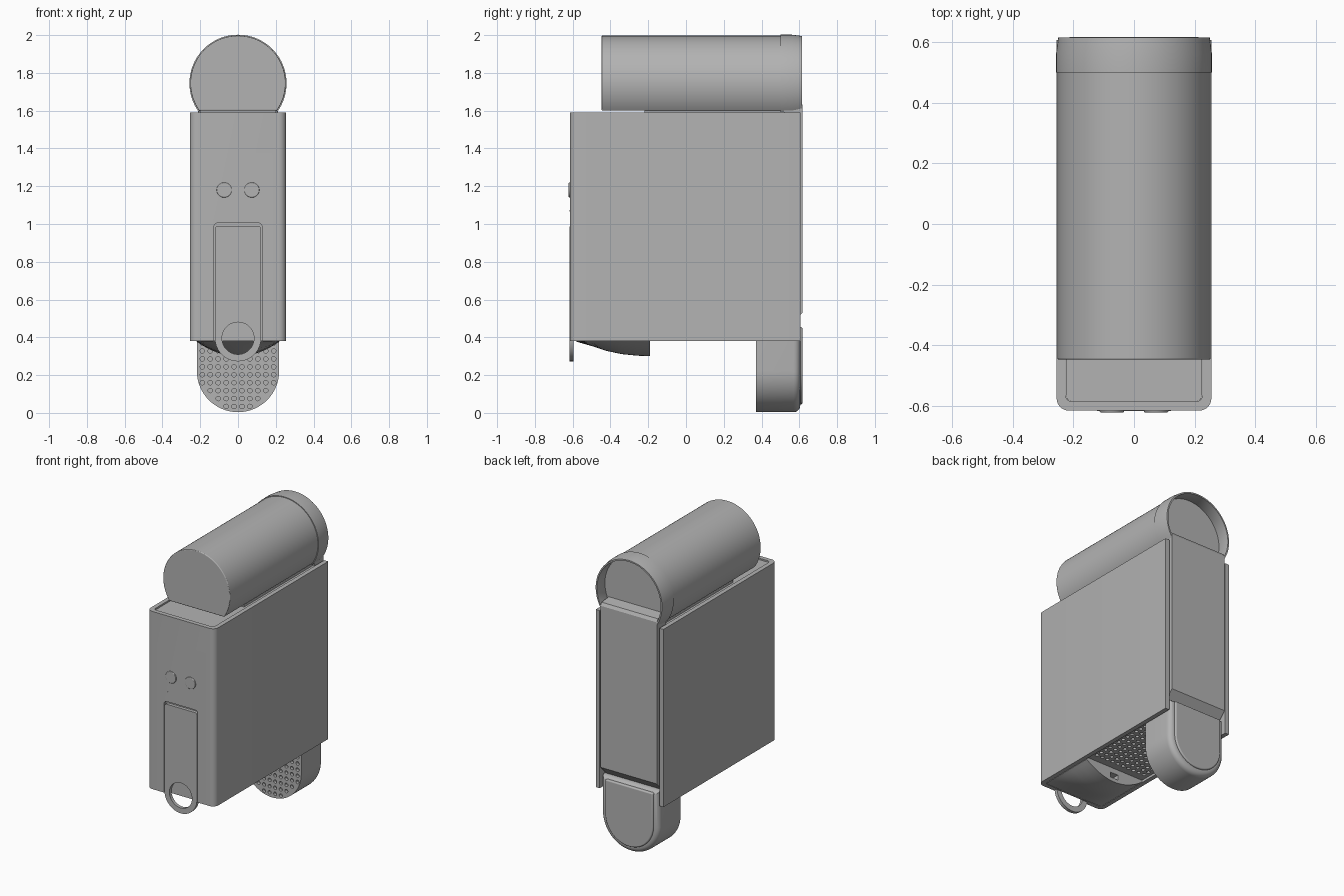
import bpy, bmesh
from math import cos, sin, pi, radians

cube = bpy.data.objects.get("Cube")
if cube:
    bpy.data.objects.remove(cube)

grey = bpy.data.materials.new("plain grey")
grey.use_nodes = True
TONE = (0.45, 0.45, 0.45, 1)
grey.diffuse_color = TONE
grey.node_tree.nodes["Principled BSDF"].inputs["Base Color"].default_value = TONE


def arc(cx, cy, r, a0, a1, n=12):
    """Points on an arc, angles in degrees."""
    angles = [radians(a0 + (a1 - a0) * i / n) for i in range(n + 1)]
    return [(cx + r * cos(a), cy + r * sin(a)) for a in angles]


def place(axis, a, b, t):
    return {"x": (t, a, b), "y": (a, t, b), "z": (a, b, t)}[axis]


def finish(name, bm):
    bmesh.ops.recalc_face_normals(bm, faces=bm.faces)
    mesh = bpy.data.meshes.new(name)
    bm.to_mesh(mesh)
    bm.free()
    mesh.materials.append(grey)
    obj = bpy.data.objects.new(name, mesh)
    bpy.context.collection.objects.link(obj)
    return obj


def add_prism(bm, outline, axis, lo, hi):
    rings = [[bm.verts.new(place(axis, a, b, t)) for a, b in outline] for t in (lo, hi)]
    bm.faces.new(rings[0])
    bm.faces.new(rings[1])
    n = len(outline)
    for i in range(n):
        j = (i + 1) % n
        bm.faces.new((rings[0][i], rings[0][j], rings[1][j], rings[1][i]))


def prism(name, outline, axis, lo, hi, bevel=0):
    bm = bmesh.new()
    add_prism(bm, outline, axis, lo, hi)
    obj = finish(name, bm)
    if bevel:
        mod = obj.modifiers.new("Bevel", "BEVEL")
        mod.width, mod.segments = bevel, 4
        mod.limit_method, mod.angle_limit = "ANGLE", radians(50)
    return obj


def box(x, y0, y1):
    return [(-x, y0), (x, y0), (x, y1), (-x, y1)]


def cut(obj, cutter):
    mod = obj.modifiers.new("Cut", "BOOLEAN")
    mod.object, mod.solver = cutter, "EXACT"
    cutter.hide_render = True
    cutter.hide_set(True)


def hole_cutter(name, centres, axis, lo, hi, r=0.012):
    bm = bmesh.new()
    for a, b in centres:
        add_prism(bm, arc(a, b, r, 0, 330, 11), axis, lo, hi)
    return finish(name, bm)


# Outer shell: U-shaped in plan, open at the back
W, FRONT, BACK = 0.255, -0.615, 0.607


def u_plan(w, front, r):
    return ([(-w, BACK)] + arc(-w + r, front + r, r, 180, 270, 6)
            + arc(w - r, front + r, r, 270, 360, 6) + [(w, BACK)])


outer = u_plan(W, FRONT, 0.04)
inner = u_plan(W - 0.03, FRONT + 0.03, 0.02)
shell = prism("outer_shell", outer + inner[::-1], "z", 0.38, 1.59)

# Inner body filling the shell, with a perforated floor
core_plan = [(x * 0.995, min(y, 0.56)) for x, y in inner]
core = prism("inner_body", core_plan, "z", 0.395, 1.58)
floor_holes = [((i - 4.5) * 0.042, -0.13 + j * 0.042) for i in range(10) for j in range(12)]
cut(core, hole_cutter("floor_hole_cutter", floor_holes, "z", 0.38, 0.415))


# Front pull tab with a ring at its lower end, set into a recess
def tab_outline(w, top, r):
    return (arc(0, 0.395, w, 180, 360, 32) + arc(w - r, top - r, r, 0, 90, 5)
            + arc(-w + r, top - r, r, 90, 180, 5))


cut(shell, prism("tab_recess_cutter", tab_outline(0.127, 1.005, 0.02), "y", -0.65, -0.595))
tab = prism("pull_tab", tab_outline(0.122, 0.988, 0.015), "y", -0.617, -0.595)
cut(tab, prism("ring_hole_cutter", arc(0, 0.395, 0.085, 0, 352.5, 47), "y", -0.65, -0.55))

# Front buttons and indicator
for side, x in (("left", 0.073), ("right", -0.073)):
    prism(side + "_button", arc(x, 1.18, 0.04, 0, 348.75, 31), "y", -0.621, -0.60, 0.004)
prism("indicator", arc(-0.1, 1.07, 0.005, 0, 315, 7), "y", -0.616, -0.60)

# Top canister: round with a flat underside
CZ = 1.745
prism("canister", arc(0, CZ, 0.252, -35, 215, 64), "y", -0.447, 0.53, 0.005)
prism("canister_neck", box(0.2, -0.22, 0.56), "z", 1.57, 1.605)

# Rear collar: open C-shaped rim, slightly narrowing to the back
bm = bmesh.new()
section = [(0.50, 0.250), (0.50, 0.257), (0.56, 0.257), (0.615, 0.250), (0.615, 0.240), (0.52, 0.240)]
rows = [[bm.verts.new((x, y, z)) for x, z in arc(0, CZ, r, -36, 216, 64)] for y, r in section]
for k in range(len(rows)):
    a, b = rows[k], rows[(k + 1) % len(rows)]
    for i in range(len(a) - 1):
        bm.faces.new((a[i], a[i + 1], b[i + 1], b[i]))
for end in (0, -1):
    bm.faces.new([row[end] for row in rows])
finish("canister_collar", bm)

# Back panel with sloped top and undercut foot
prism("back_panel", [(0.617, 0.53), (0.617, 1.63), (0.605, 1.65), (0.52, 1.66), (0.52, 0.47), (0.56, 0.47)],
      "x", -0.212, 0.212)


# Rear lower tank: round bottom, perforated front
def tank_outline(w, bottom, top):
    return arc(0, bottom + w, w, 180, 360, 40) + [(w, top), (-w, top)]


tank = prism("lower_tank", tank_outline(0.218, 0.004, 0.47), "y", 0.37, 0.605)
bm = bmesh.new()
bm.from_mesh(tank.data)
rear = [e for e in bm.edges if all(v.co.y > 0.6 for v in e.verts)]
bmesh.ops.bevel(bm, geom=rear, offset=0.035, segments=5, profile=0.5, affect="EDGES")
bm.to_mesh(tank.data)
bm.free()
tank_holes = [((i - 4.5) * 0.042, 0.034 + j * 0.042) for i in range(10) for j in range(9)]
tank_holes = [(x, z) for x, z in tank_holes if z > 0.222 or x * x + (z - 0.222) ** 2 < 0.2 ** 2]
cut(tank, hole_cutter("tank_hole_cutter", tank_holes, "y", 0.35, 0.39))
prism("tank_back_plate", tank_outline(0.18, 0.045, 0.455), "y", 0.59, 0.616, 0.008)

# Spout under the front: arched section deepening to the rear
bm = bmesh.new()
rows = []
for y, depth in ((-0.58, 0.003), (-0.5, 0.026), (-0.42, 0.052), (-0.34, 0.069), (-0.26, 0.077), (-0.19, 0.08)):
    xs = [0.222 * (i / 10 - 1) for i in range(21)]
    low = [bm.verts.new((x, y, 0.38 - depth * (1 - (x / 0.222) ** 2))) for x in xs]
    rows.append([bm.verts.new((-0.222, y, 0.4))] + low + [bm.verts.new((0.222, y, 0.4))])
for a, b in zip(rows, rows[1:]):
    for i in range(len(a)):
        j = (i + 1) % len(a)
        bm.faces.new((a[i], a[j], b[j], b[i]))
bm.faces.new(rows[0])
bm.faces.new(rows[-1])
spout = finish("spout", bm)
cut(spout, prism("spout_port_cutter", box(0.03, 0.325, 0.36), "y", -0.25, -0.15))

# Smooth the curved parts, keeping edges sharp
for obj in bpy.context.collection.objects:
    if obj.type == "MESH" and not obj.hide_render:
        bpy.ops.object.select_all(action="DESELECT")
        obj.select_set(True)
        bpy.context.view_layer.objects.active = obj
        bpy.ops.object.shade_smooth_by_angle(angle=radians(30))
